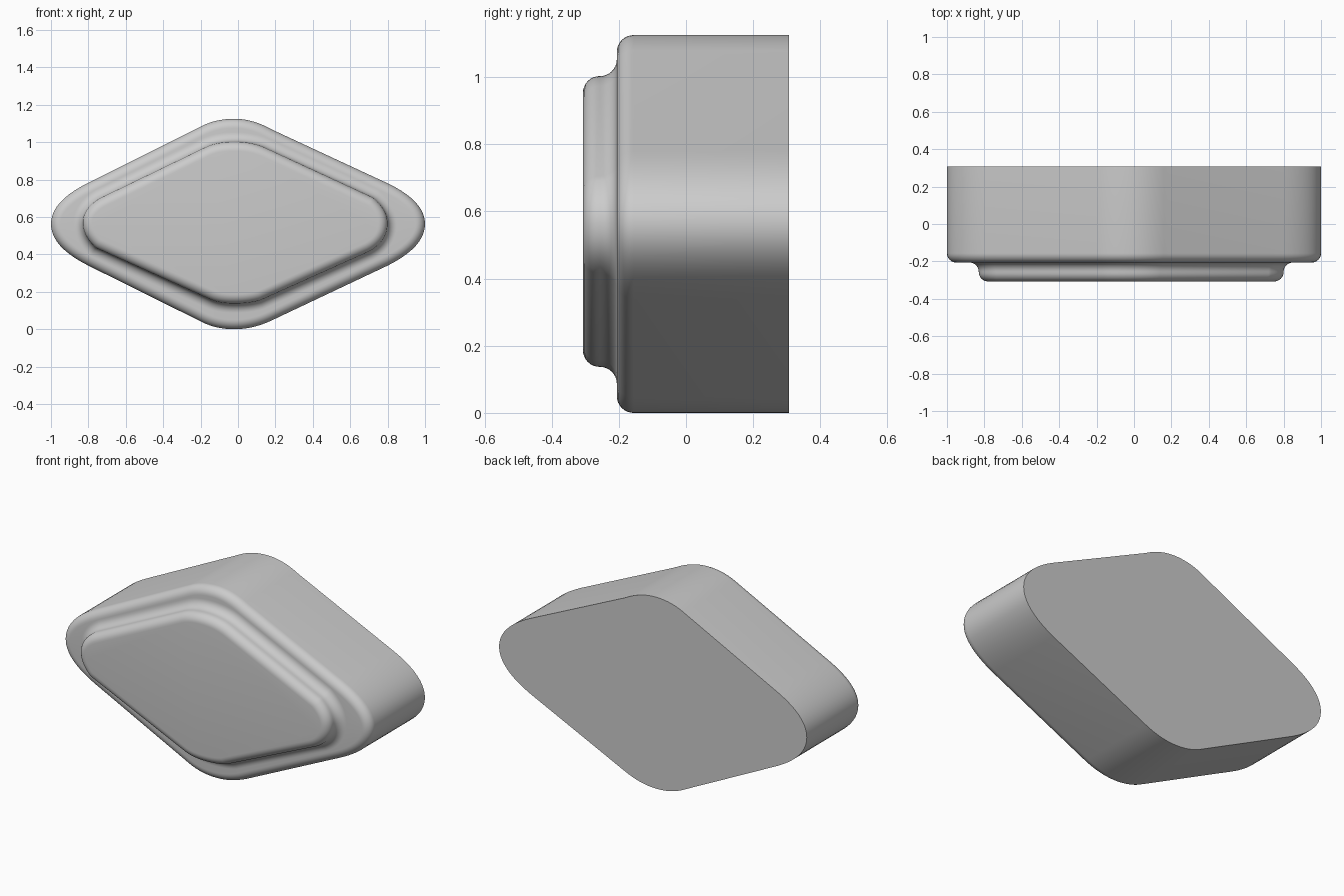
import bpy, bmesh, math
from mathutils import Vector

if "Cube" in bpy.data.objects:
    bpy.data.objects.remove(bpy.data.objects["Cube"])

STEPS = 10


def outline(corners):
    """Each corner: start, control, middle, control, end in (x, z); straight sides between."""
    pts = []
    for a, c1, m, c2, b in corners:
        for p, c, q in ((a, c1, m), (m, c2, b)):
            p, c, q = Vector(p), Vector(c), Vector(q)
            n = STEPS if p == Vector(a) else STEPS + 1
            for i in range(n):
                t = i / STEPS
                pts.append(p * (1 - t) ** 2 + c * 2 * t * (1 - t) + q * t * t)
    return pts


def offset(pts, d):
    """Grow (d > 0) or shrink a counter-clockwise outline along its normals."""
    out = []
    for i, p in enumerate(pts):
        a = (p - pts[i - 1]).normalized()
        b = (pts[(i + 1) % len(pts)] - p).normalized()
        t = (a + b).normalized()
        out.append(p + Vector((t.y, -t.x)) * d / max(0.5, t.dot(a)))
    return out


# wide rounded diamond of the body, counter-clockwise from the right tip
body = outline([
    ((.80, .34), (1, .44), (1, .5625), (1, .685), (.80, .78)),
    ((.18, 1.068), (.08, 1.125), (-.02, 1.125), (-.12, 1.125), (-.20, 1.083)),
    ((-.80, .783), (-1, .685), (-1, .5625), (-1, .44), (-.80, .34)),
    ((-.20, .042), (-.12, 0), (-.02, 0), (.08, 0), (.18, .047)),
])
# smaller diamond of the raised front panel
panel = outline([
    ((.70, .415), (.80, .47), (.80, .565), (.80, .64), (.72, .705)),
    ((.14, .973), (.07, 1.003), (-.02, 1.003), (-.11, 1.003), (-.17, .975)),
    ((-.74, .70), (-.83, .645), (-.83, .57), (-.83, .50), (-.76, .435)),
    ((-.15, .16), (-.10, .137), (-.02, .137), (.06, .137), (.12, .155)),
])

# stacked rings, back to front: (outline, offset, y)
R, N = .05, 8
arc = [math.pi / 2 * i / N for i in range(N + 1)]
rings = [(body, 0, .307)]
rings += [(body, -R * (1 - math.cos(a)), -.156 - R * math.sin(a)) for a in arc]
rings += [(panel, R * (1 - math.sin(a)), -.206 - R * (1 - math.cos(a))) for a in arc]
rings += [(panel, -R * (1 - math.cos(a)), -.257 - R * math.sin(a)) for a in arc[1:]]

bm = bmesh.new()
loops = [[bm.verts.new((p.x, y, p.y)) for p in offset(o, d)] for o, d, y in rings]
for lo, hi in zip(loops, loops[1:]):
    for i in range(len(lo)):
        j = (i + 1) % len(lo)
        bm.faces.new((lo[i], lo[j], hi[j], hi[i]))
bm.faces.new(loops[0])
bm.faces.new(loops[-1])
bmesh.ops.recalc_face_normals(bm, faces=bm.faces)

mesh = bpy.data.meshes.new("diamond_block")
bm.to_mesh(mesh)
bm.free()
block = bpy.data.objects.new("diamond_block", mesh)
bpy.context.collection.objects.link(block)
bpy.context.view_layer.objects.active = block
block.select_set(True)
bpy.ops.object.shade_smooth_by_angle(angle=math.radians(35))
